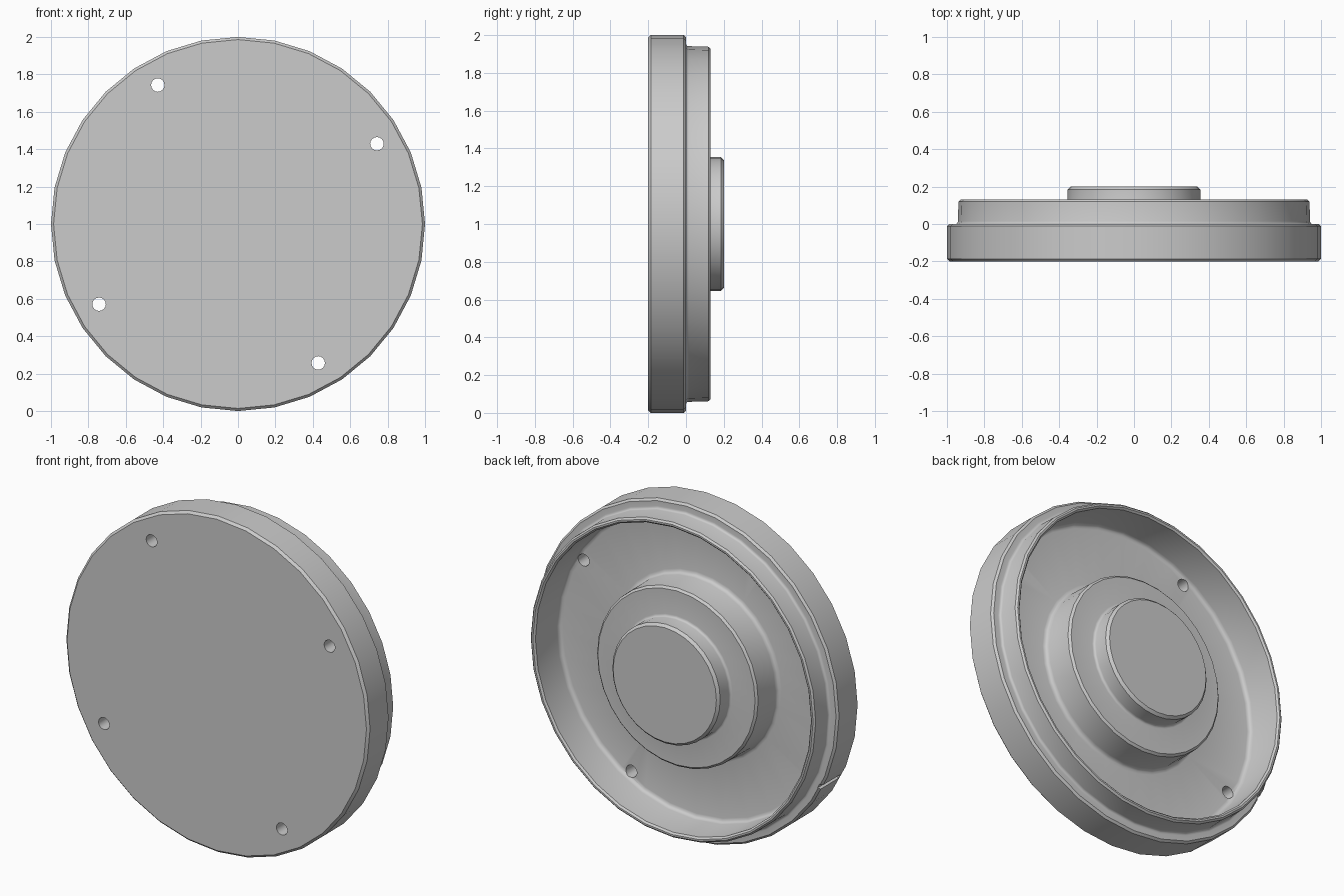
import bpy, bmesh, math
from mathutils import Matrix, Vector

cube = bpy.data.objects.get("Cube")
if cube:
    bpy.data.objects.remove(cube, do_unlink=True)

grey = bpy.data.materials.new("plain grey")
grey.use_nodes = True
grey.diffuse_color = (0.6, 0.6, 0.6, 1)
grey.node_tree.nodes["Principled BSDF"].inputs["Base Color"].default_value = (0.6, 0.6, 0.6, 1)

CENTRE = Vector((0, 0, 1))
SIDES = 32


def add_object(name, bm):
    bmesh.ops.recalc_face_normals(bm, faces=bm.faces)
    mesh = bpy.data.meshes.new(name)
    bm.to_mesh(mesh)
    bm.free()
    mesh.materials.append(grey)
    obj = bpy.data.objects.new(name, mesh)
    bpy.context.collection.objects.link(obj)
    return obj


def soften(corners):
    """Replace each (radius, y, size, steps) corner by a chamfer or a rounded fillet."""
    points = []
    for i, (r, y, size, steps) in enumerate(corners):
        p = Vector((r, y))
        if not size:
            points.append(p)
            continue
        a = p + (Vector(corners[i - 1][:2]) - p).normalized() * size
        b = p + (Vector(corners[i + 1][:2]) - p).normalized() * size
        for k in range(steps + 1):
            t = k / steps
            points.append(a * (1 - t) ** 2 + p * 2 * t * (1 - t) + b * t ** 2)
    return points


def lathe(name, corners):
    """Turn a (radius, y) profile around the y axis through the centre."""
    bm = bmesh.new()
    verts = [bm.verts.new((r, y, 1)) for r, y in soften(corners)]
    edges = [bm.edges.new(pair) for pair in zip(verts, verts[1:])]
    bmesh.ops.spin(bm, geom=verts + edges, cent=CENTRE, axis=(0, 1, 0),
                   angle=math.tau, steps=SIDES, use_duplicate=False)
    bmesh.ops.remove_doubles(bm, verts=bm.verts, dist=0.0005)
    return add_object(name, bm)


# Stepped cover: front face, rim, raised lip, recessed floor, two-step hub
cover = lathe("stepped_cover", [
    (0, -0.2, 0, 0),
    (1.0, -0.2, 0.014, 1),
    (1.0, 0.0, 0.012, 1),
    (0.942, 0.0, 0.015, 3),
    (0.938, 0.13, 0.01, 1),
    (0.908, 0.13, 0.01, 1),
    (0.905, -0.1, 0.025, 3),
    (0.535, -0.1, 0.025, 3),
    (0.53, 0.09, 0.012, 1),
    (0.355, 0.09, 0.015, 3),
    (0.355, 0.2, 0.015, 1),
    (0, 0.2, 0, 0),
])

# Cutters: four bolt holes and a shallow rim notch
bm = bmesh.new()
for k in range(4):
    angle = math.radians(30 + 90 * k)
    spot = CENTRE + Vector((math.cos(angle), 0, math.sin(angle))) * 0.858
    bmesh.ops.create_cone(bm, cap_ends=True, segments=16, radius1=0.036, radius2=0.036, depth=0.6,
                          matrix=Matrix.Translation(spot) @ Matrix.Rotation(math.pi / 2, 4, 'X'))
angle = math.radians(207)
spot = CENTRE + Vector((math.cos(angle), -0.08, math.sin(angle)))
bmesh.ops.create_cube(bm, size=1, matrix=Matrix.Translation(spot) @ Matrix.Rotation(-angle, 4, 'Y')
                      @ Matrix.Diagonal((0.04, 0.2, 0.03, 1)))
cutter = add_object("hole_cutter", bm)

cut = cover.modifiers.new("holes", 'BOOLEAN')
cut.operation = 'DIFFERENCE'
cut.solver = 'EXACT'
cut.object = cutter
bpy.ops.object.select_all(action='DESELECT')
bpy.context.view_layer.objects.active = cover
cover.select_set(True)
bpy.ops.object.modifier_apply(modifier=cut.name)
bpy.data.objects.remove(cutter, do_unlink=True)
bpy.ops.object.shade_smooth_by_angle(angle=math.radians(35))
